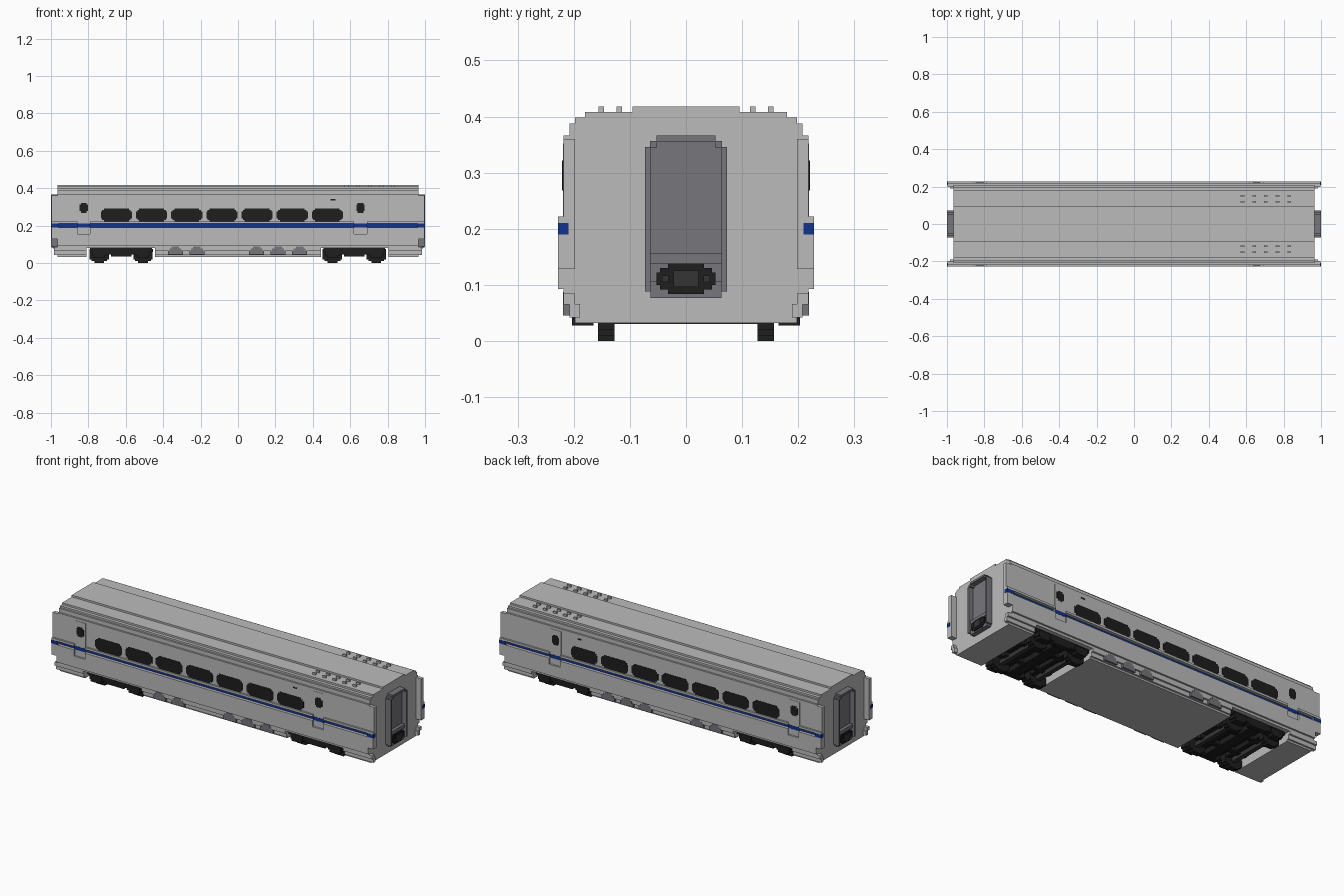
import bpy, bmesh

if "Cube" in bpy.data.objects:
    bpy.data.objects.remove(bpy.data.objects["Cube"], do_unlink=True)


def material(name, colour):
    m = bpy.data.materials.new(name)
    m.use_nodes = True
    m.diffuse_color = (*colour, 1)
    bsdf = next(n for n in m.node_tree.nodes if n.type == "BSDF_PRINCIPLED")
    bsdf.inputs["Base Color"].default_value = (*colour, 1)
    return m


SILVER = material("silver_grey", (0.5, 0.5, 0.5))
GREY = material("slate_grey", (0.18, 0.18, 0.2))
BLUE = material("stripe_blue", (0.005, 0.033, 0.27))
BLACK = material("near_black", (0.013, 0.013, 0.013))
DARK = material("coupler_grey", (0.035, 0.035, 0.035))


def stepped(name, rows, axis, a, b, mat, centre=0):
    """Symmetric stepped outline, rows of (half width, top z), first row (None, base z), run along an axis."""
    half = []
    z0 = rows[0][1]
    for w, z1 in rows[1:]:
        half += [(w, z0), (w, z1)]
        z0 = z1
    outline = half + [(-w, z) for w, z in reversed(half)]
    bm = bmesh.new()
    place = (lambda w, z: (a, centre + w, z)) if axis == "x" else (lambda w, z: (centre + w, a, z))
    face = bm.faces.new([bm.verts.new(place(w, z)) for w, z in outline])
    new = bmesh.ops.extrude_face_region(bm, geom=[face])["geom"]
    shift = (b - a, 0, 0) if axis == "x" else (0, b - a, 0)
    bmesh.ops.translate(bm, vec=shift, verts=[v for v in new if isinstance(v, bmesh.types.BMVert)])
    bmesh.ops.recalc_face_normals(bm, faces=bm.faces)
    mesh = bpy.data.meshes.new(name)
    bm.to_mesh(mesh)
    bm.free()
    mesh.materials.append(mat)
    ob = bpy.data.objects.new(name, mesh)
    bpy.context.collection.objects.link(ob)
    return ob


def box(name, xs, ys, zs, mat):
    mid, half = sum(ys) / 2, abs(ys[1] - ys[0]) / 2
    return stepped(name, [(None, zs[0]), (half, zs[1])], "x", *xs, mat, mid)


END = 0.965
DOORS = (-0.825, 0.655)
DOOR_HALF = 0.034
BOGIES = (-0.625, 0.622)

# Body shell and stepped roof
stepped("body_shell", [(None, 0.08), (0.218, 0.093), (0.228, 0.155), (0.21, 0.222), (0.218, 0.366),
                       (0.208, 0.388), (0.198, 0.398), (0.18, 0.408), (0.095, 0.418)],
        "x", -END, END, SILVER)

# Underfloor skirt, left open at the two bogie bays
for a, b in ((-END, -0.81), (-0.445, 0.445), (0.805, END)):
    stepped("skirt", [(None, 0.032), (0.198, 0.042), (0.208, 0.065), (0.218, 0.08)],
            "x", a, b, SILVER)

# Ledge pieces above and below the stripe, broken at the doors
edges = [-END] + [d + s * DOOR_HALF for d in DOORS for s in (-1, 1)] + [END]
for side in (-1, 1):
    def out(inner, outer):
        return (side * inner, side * outer)

    for a, b in zip(edges[::2], edges[1::2]):
        for zs in ((0.155, 0.19), (0.21, 0.222)):
            box("side_ledge", (a, b), out(0.2, 0.228), zs, SILVER)
    box("blue_stripe", (-END, END), out(0.205, 0.2115), (0.19, 0.21), BLUE)

    # Doors
    for d in DOORS:
        span = (d - DOOR_HALF, d + DOOR_HALF)
        box("door", span, out(0.205, 0.2195), (0.156, 0.352), SILVER)
        box("door_stripe", span, out(0.214, 0.2205), (0.19, 0.21), BLUE)
        stepped("door_window", [(None, 0.268), (0.015, 0.277), (0.022, 0.313), (0.015, 0.322)],
                "y", *out(0.215, 0.221), BLACK, d)

    # Passenger windows
    for i in range(7):
        stepped("window", [(None, 0.222), (0.066, 0.23), (0.076, 0.239), (0.083, 0.275),
                           (0.076, 0.284), (0.066, 0.292)],
                "y", *out(0.214, 0.2195), BLACK, -0.65 + i * 0.188)
    box("side_lamp", (0.495, 0.52), out(0.214, 0.2195), (0.335, 0.342), BLACK)

    # Equipment covers on the skirt
    for x in (-0.335, -0.22, 0.1, 0.215, 0.33):
        stepped("equipment_cover", [(None, 0.045), (0.04, 0.067), (0.032, 0.077), (0.02, 0.087)],
                "y", *out(0.2, 0.2195), GREY, x)

    # Roof vents
    for i in range(5):
        x = 0.58 + i * 0.0625
        for y in (0.119, 0.151):
            box("roof_vent", (x - 0.01, x + 0.01), out(y - 0.005, y + 0.005), (0.405, 0.418), SILVER)

    # Side flanges that run past the end walls
    for e in (-1, 1):
        box("end_flange", (e * 0.96, e * 0.998), out(0.198, 0.2185), (0.128, 0.36), SILVER)
        for zs in ((0.128, 0.19), (0.21, 0.222)):
            box("flange_ledge", (e * 0.96, e * 0.998), out(0.21, 0.228), zs, SILVER)
        box("flange_stripe", (e * 0.96, e), out(0.209, 0.2285), (0.19, 0.21), BLUE)
        box("skirt_flange", (e * 0.96, e * 0.985), out(0.189, 0.208), (0.042, 0.066), SILVER)
        box("skirt_flange_top", (e * 0.96, e * 0.985), out(0.198, 0.218), (0.065, 0.085), SILVER)

# Gangways and couplers at both ends
for e in (-1, 1):
    stepped("gangway_door", [(None, 0.077), (0.052, 0.088), (0.073, 0.346), (0.064, 0.356), (0.053, 0.366)],
            "x", e * 0.96, e * 0.972, GREY)
    for side in (-1, 1):
        box("gangway_post", (e * 0.96, e), (side * 0.063, side * 0.073), (0.088, 0.346), GREY)
        box("gangway_corner", (e * 0.96, e), (side * 0.052, side * 0.064), (0.345, 0.356), GREY)
    box("gangway_lintel", (e * 0.96, e), (-0.053, 0.053), (0.355, 0.366), GREY)
    box("gangway_sill", (e * 0.96, e * 0.99), (-0.063, 0.063), (0.138, 0.157), GREY)
    box("gangway_base", (e * 0.96, e * 0.99), (-0.063, 0.063), (0.077, 0.106), GREY)
    stepped("coupler", [(None, 0.084), (0.032, 0.092), (0.046, 0.1), (0.053, 0.122),
                        (0.046, 0.13), (0.032, 0.138)], "x", e * 0.97, e * 0.996, BLACK)
    box("coupler_face", (e * 0.99, e * 0.999), (-0.022, 0.022), (0.096, 0.126), DARK)
    for y in (-0.037, 0.037):
        box("coupler_pin", (e * 0.99, e * 0.999), (y - 0.006, y + 0.006), (0.105, 0.117), DARK)

# Bogies
for c in BOGIES:
    box("bogie_deck", (c - 0.165, c + 0.165), (-0.195, 0.195), (0.068, 0.081), BLACK)
    box("bogie_bolster", (c - 0.03, c + 0.03), (-0.19, 0.19), (0.04, 0.07), BLACK)
    for x in (c - 0.08, c + 0.08):
        box("bogie_crossbeam", (x - 0.012, x + 0.012), (-0.17, 0.17), (0.045, 0.07), BLACK)
    for side in (-1, 1):
        stepped("bogie_side_frame", [(None, 0.036), (0.055, 0.045), (0.15, 0.06), (0.17, 0.075)],
                "y", side * 0.17, side * 0.198, BLACK, c)
        box("bogie_inner_beam", (c - 0.15, c + 0.15), (side * 0.06, side * 0.085), (0.045, 0.07), BLACK)
        for x in (c - 0.117, c + 0.117):
            stepped("wheel", [(None, 0), (0.026, 0.01), (0.042, 0.02), (0.052, 0.06), (0.042, 0.075)],
                    "y", side * 0.127, side * 0.157, BLACK, x)
            stepped("axle_box", [(None, 0.028), (0.03, 0.04), (0.038, 0.07)],
                    "y", side * 0.165, side * 0.203, BLACK, x)
    for x in (c - 0.117, c + 0.117):
        box("axle", (x - 0.012, x + 0.012), (-0.13, 0.13), (0.03, 0.054), DARK)
